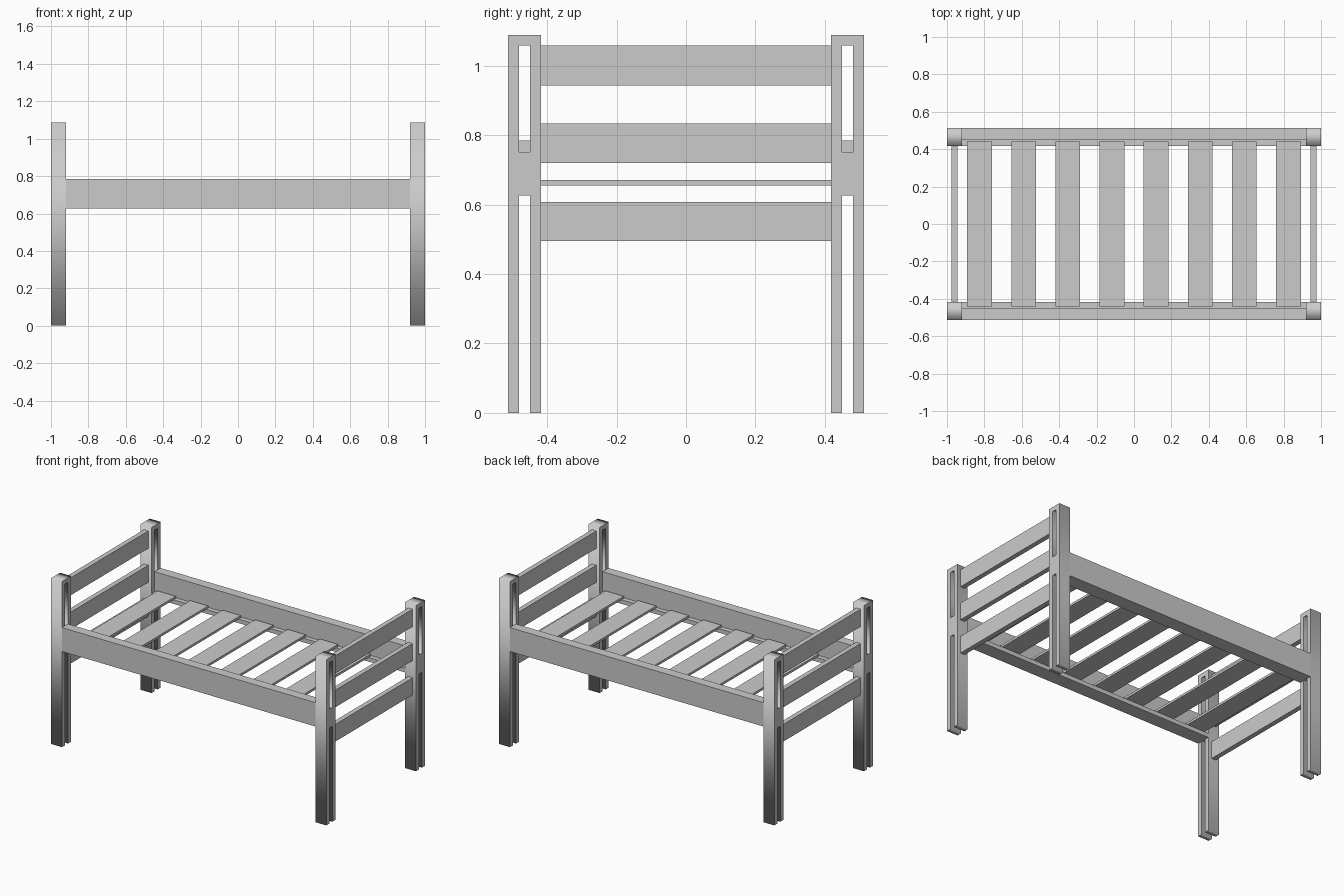
import bpy
import bmesh
from math import radians

if "Cube" in bpy.data.objects:
    bpy.data.objects.remove(bpy.data.objects["Cube"])


def box(name, x, y, z):
    """Box from (min, max) ranges on each axis."""
    bm = bmesh.new()
    bmesh.ops.create_cube(bm, size=1)
    size = [b - a for a, b in (x, y, z)]
    mid = [(a + b) / 2 for a, b in (x, y, z)]
    bmesh.ops.scale(bm, vec=size, verts=bm.verts)
    mesh = bpy.data.meshes.new(name)
    bm.to_mesh(mesh)
    bm.free()
    obj = bpy.data.objects.new(name, mesh)
    obj.location = mid
    bpy.context.collection.objects.link(obj)
    return obj


def slotted_post(name, x, y):
    """Post with an open slot at the foot and a closed slot near the top."""
    w, s = 0.047, 0.0155
    outline = [(-w, 0), (-s, 0), (-s, 0.626), (s, 0.626),
               (s, 0), (w, 0), (w, 1.088), (-w, 1.088)]
    hole = [(-s, 0.752), (s, 0.752), (s, 1.058), (-s, 1.058)]
    curve = bpy.data.curves.new(name, 'CURVE')
    curve.dimensions = '2D'
    curve.fill_mode = 'BOTH'
    curve.extrude = 0.04
    for pts in (outline, hole):
        sp = curve.splines.new('POLY')
        sp.points.add(len(pts) - 1)
        for p, (u, v) in zip(sp.points, pts):
            p.co = (u, v, 0, 1)
        sp.use_cyclic_u = True
    obj = bpy.data.objects.new(name, curve)
    obj.location = (x, y, 0)
    obj.rotation_euler = (radians(90), 0, radians(90))
    bpy.context.collection.objects.link(obj)
    bpy.ops.object.select_all(action='DESELECT')
    obj.select_set(True)
    bpy.context.view_layer.objects.active = obj
    bpy.ops.object.convert(target='MESH')


# Corner posts
for sx, end in ((-1, "left"), (1, "right")):
    for sy, side in ((-1, "front"), (1, "back")):
        slotted_post(f"{side}_{end}_post", sx * 0.96, sy * 0.465)

# Long side rails with slat-support ledges
for s, side in ((-1, "front"), (1, "back")):
    box(f"{side}_side_rail", (-0.92, 0.92), sorted((s * 0.449, s * 0.512)), (0.628, 0.785))
    box(f"{side}_slat_ledge", (-0.92, 0.92), sorted((s * 0.418, s * 0.449)), (0.628, 0.655))

# Cross boards at both ends
for s, end in ((-1, "left"), (1, "right")):
    for level, z in (("lower", (0.495, 0.608)), ("middle", (0.72, 0.833)), ("upper", (0.943, 1.058))):
        box(f"{end}_{level}_end_board", sorted((s * 0.944, s * 0.976)), (-0.418, 0.418), z)

# Mattress slats
for i in range(8):
    c = (i - 3.5) * 0.236
    box(f"slat_{i + 1}", (c - 0.066, c + 0.066), (-0.44, 0.44), (0.655, 0.67))
